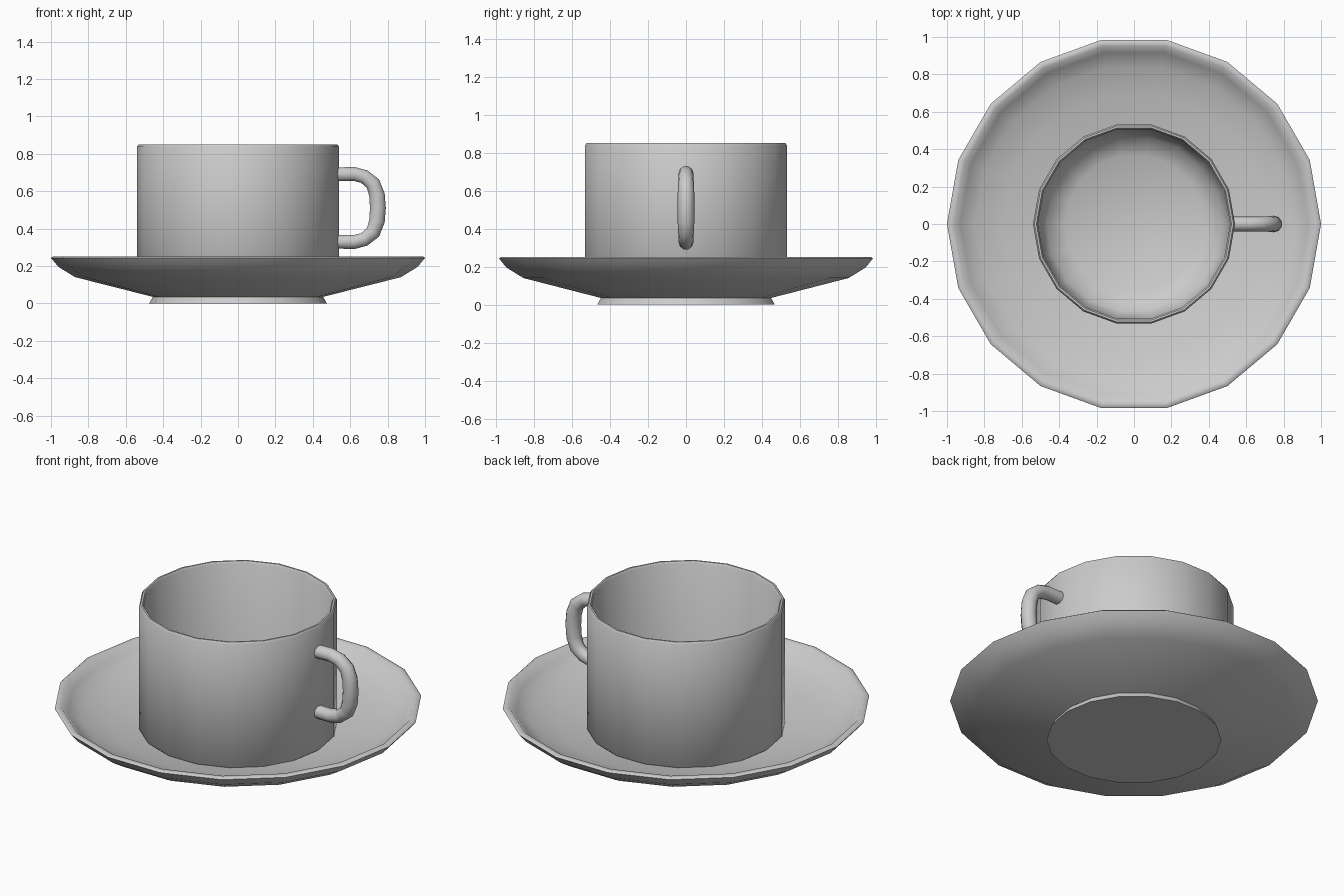
import bpy
import bmesh
import math

SIDES = 18

cube = bpy.data.objects.get("Cube")
if cube:
    bpy.data.objects.remove(cube, do_unlink=True)

# Single glazed grey material
grey = bpy.data.materials.new("grey ceramic")
grey.use_nodes = True
color = (0.6, 0.6, 0.6, 1)
grey.diffuse_color = color
grey.node_tree.nodes["Principled BSDF"].inputs["Base Color"].default_value = color


def smooth(obj, degrees):
    bpy.ops.object.select_all(action="DESELECT")
    obj.select_set(True)
    bpy.context.view_layer.objects.active = obj
    bpy.ops.object.shade_smooth_by_angle(angle=math.radians(degrees))


def lathe(name, profile):
    """Revolve (radius, height) points running from axis to axis."""
    bm = bmesh.new()
    verts = [bm.verts.new((r, 0, z)) for r, z in profile]
    edges = [bm.edges.new(pair) for pair in zip(verts, verts[1:])]
    bmesh.ops.spin(bm, geom=verts + edges, axis=(0, 0, 1), cent=(0, 0, 0),
                   angle=math.tau, steps=SIDES)
    bmesh.ops.remove_doubles(bm, verts=bm.verts, dist=0.0005)
    bmesh.ops.recalc_face_normals(bm, faces=bm.faces)
    mesh = bpy.data.meshes.new(name)
    bm.to_mesh(mesh)
    bm.free()
    mesh.materials.append(grey)
    obj = bpy.data.objects.new(name, mesh)
    bpy.context.collection.objects.link(obj)
    smooth(obj, 50)
    return obj


# Saucer: flared foot, shallow underside, rounded lip, dished top
lathe("saucer", [
    (0, 0), (0.475, 0), (0.455, 0.035), (0.87, 0.14), (0.96, 0.195),
    (1, 0.243), (0.99, 0.25), (0.965, 0.25), (0.93, 0.212),
    (0.85, 0.168), (0.7, 0.132), (0.5, 0.09), (0.42, 0.08), (0, 0.08),
])

# Cup: straight wall, small rounded rim, bowl-shaped interior
lathe("cup", [
    (0, 0.085), (0.52, 0.085), (0.54, 0.105), (0.54, 0.838), (0.532, 0.85),
    (0.522, 0.85), (0.514, 0.838), (0.51, 0.3), (0.47, 0.2),
    (0.37, 0.15), (0, 0.13),
])

# Handle: round tube, mirrored about its mid height
upper = [(0.52, 0.69), (0.62, 0.692), (0.675, 0.678), (0.722, 0.64), (0.743, 0.58)]
middle = 0.51
path = upper + [(0.748, middle)] + [(x, 2 * middle - z) for x, z in reversed(upper)]
curve = bpy.data.curves.new("handle", "CURVE")
curve.dimensions = "3D"
curve.bevel_depth = 0.039
curve.bevel_resolution = 3
curve.use_fill_caps = True
spline = curve.splines.new("POLY")
spline.points.add(len(path) - 1)
for point, (x, z) in zip(spline.points, path):
    point.co = (x, 0, z, 1)
    point.radius = 1 + 0.15 * max(0, (x - 0.7) / 0.05)
curve.materials.append(grey)
handle = bpy.data.objects.new("handle", curve)
bpy.context.collection.objects.link(handle)
bpy.ops.object.select_all(action="DESELECT")
handle.select_set(True)
bpy.context.view_layer.objects.active = handle
bpy.ops.object.convert(target="MESH")
smooth(bpy.context.view_layer.objects.active, 60)
